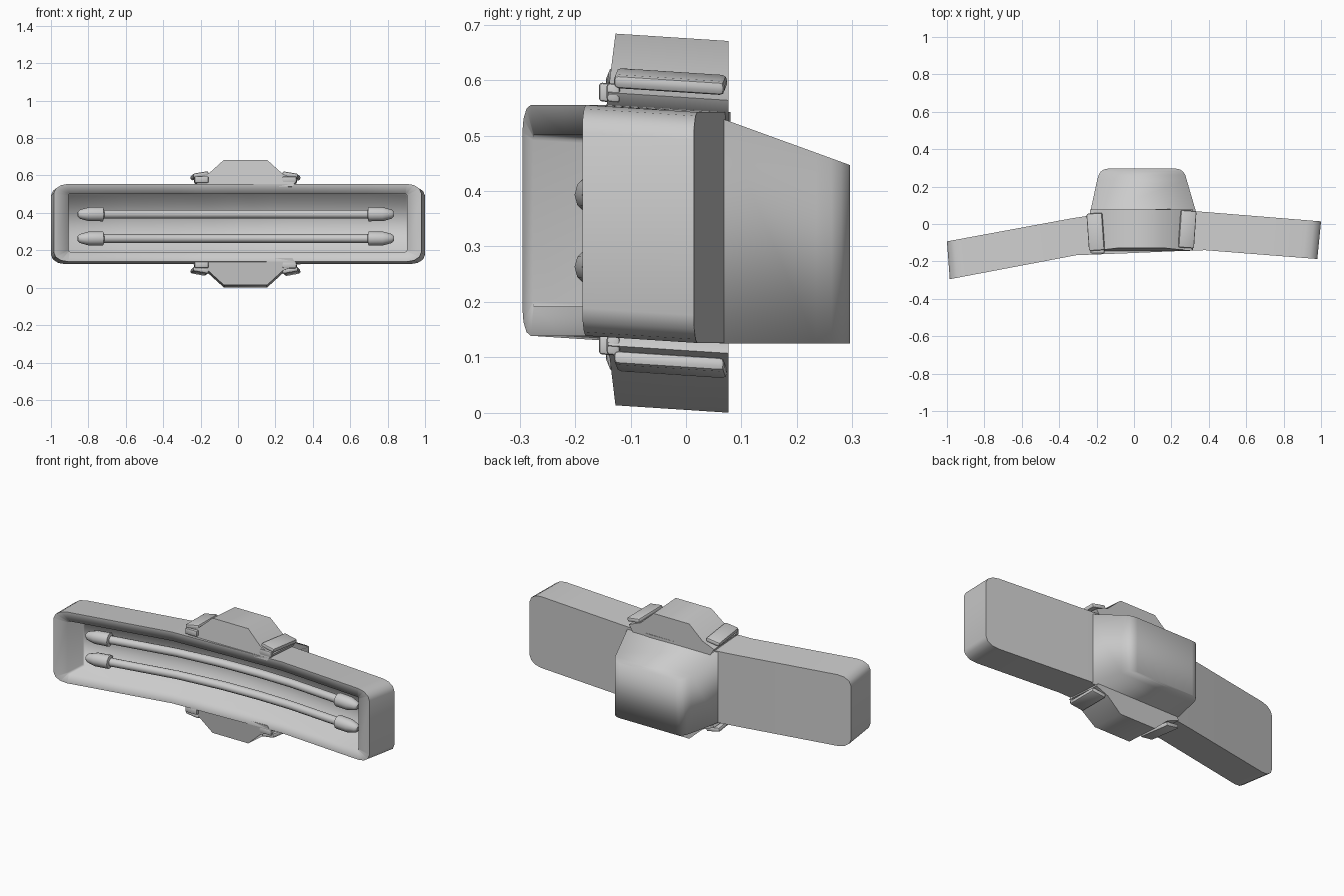
import bpy, bmesh, math
from mathutils import Matrix, Vector

if "Cube" in bpy.data.objects:
    bpy.data.objects.remove(bpy.data.objects["Cube"])

# (u, front x, front y, back x, back y): plan of the bent housing
PLAN = [(-1, -.985, -.295, -1, -.093), (-.31, -.31, -.167, -.345, .028),
        (-.05, -.05, -.157, -.05, .076), (.18, .18, -.147, .18, .08),
        (.38, .38, -.14, .395, .063), (1, .98, -.187, 1, .014)]
KNOTS = [-.6, -.31, -.18, -.05, .07, .18, .38, .7]
MID = .342


def warp(u, d, z):
    """Map length u, depth d (0 front, 1 back) and height z onto the bent plan."""
    for a, b in zip(PLAN, PLAN[1:]):
        if u <= b[0] + 1e-6:
            break
    t = (u - a[0]) / (b[0] - a[0])
    fx, fy, bx, by = [p + (q - p) * t for p, q in zip(a[1:], b[1:])]
    return Vector((fx + (bx - fx) * d, fy + (by - fy) * d, z))


def finish(name, bm, angle=40):
    bmesh.ops.recalc_face_normals(bm, faces=bm.faces)
    me = bpy.data.meshes.new(name)
    bm.to_mesh(me)
    bm.free()
    ob = bpy.data.objects.new(name, me)
    bpy.context.collection.objects.link(ob)
    bpy.context.view_layer.objects.active = ob
    ob.select_set(True)
    bpy.ops.object.shade_smooth_by_angle(angle=math.radians(angle))
    ob.select_set(False)
    return ob


def bridge(bm, a, b):
    n = len(a)
    for i in range(n):
        bm.faces.new((a[i], a[(i + 1) % n], b[(i + 1) % n], b[i]))


# Housing: rounded tray with a flat front frame around a recessed mouth
def half_outline(hx, hz, rx, rz):
    arc = [(hx - rx + rx * math.cos(k * math.pi / 6),
            hz - rz + rz * math.sin(k * math.pi / 6)) for k in range(4)]
    return [(-x, z) for x, z in arc] + [(u, hz) for u in KNOTS] + arc[::-1]


bm = bmesh.new()
loops = []
for hx, hz, rx, rz, d in [(1, .208, .08, .05, 1), (1, .208, .08, .05, 0),
                          (.92, .155, .01, .01, .02), (.91, .155, .01, .01, .75)]:
    half = half_outline(hx, hz, rx, rz)
    c = .347 - .013 * d
    top = [bm.verts.new(warp(u, d, c + v)) for u, v in half]
    bot = [bm.verts.new(warp(u, d, c - v)) for u, v in half]
    loops.append((top, bot))
for (t0, b0), (t1, b1) in zip(loops, loops[1:]):
    bridge(bm, t0 + b0[::-1], t1 + b1[::-1])
for t, b in (loops[0], loops[-1]):
    for i in range(len(t) - 1):
        bm.faces.new((t[i], t[i + 1], b[i + 1], b[i]))
inner = 4 * len(loops[0][0])
housing = finish("housing", bm)
# soft shading around the mouth and cavity
for e in housing.data.edges:
    if min(e.vertices) >= inner:
        e.use_edge_sharp = False

# Tubes with tapered end caps
ends = [(-.85, .012), (-.838, .024), (-.79, .037), (-.71, .038), (-.705, .023)]
rings = ends + [(u, .023) for u in KNOTS[:-1]] + [(-u, r) for u, r in ends[::-1]]
for name, z in (("upper_tube", .393), ("lower_tube", .263)):
    bm = bmesh.new()
    prev = None
    for u, r in rings:
        ring = []
        for k in range(12):
            a = k * math.tau / 12
            ring.append(bm.verts.new(warp(u - .01, .47 + r * math.cos(a) / .2,
                                          z + r * math.sin(a))))
        if prev:
            bridge(bm, prev, ring)
        else:
            bm.faces.new(ring)
        prev = ring
    bm.faces.new(prev)
    finish(name, bm)

# Rear box: plan outline with rounded corners and a sloping top
plan = [(-.238, .045), (-.197, .235)]
plan += [(-.14 - .052 * math.cos(a), .245 + .051 * math.sin(a))
         for a in (.35, .75, 1.15, 1.57)]
plan += [(.225 + .052 * math.cos(a), .245 + .051 * math.sin(a))
         for a in (1.57, 1.15, .75, .35)]
plan += [(.282, .235), (.333, .06)]
bm = bmesh.new()
low = [bm.verts.new((x, y, .125)) for x, y in plan]
high = [bm.verts.new((x, y, .525 - .363 * (y - .08))) for x, y in plan]
n = len(plan)
for i in range(n - 1):
    bm.faces.new((low[i], low[i + 1], high[i + 1], high[i]))
for loop in (low, high):
    for i in range(n // 2 - 1):
        bm.faces.new((loop[i], loop[i + 1], loop[n - 2 - i], loop[n - 1 - i]))
finish("rear_box", bm, 100)


# Clamps above and below the housing
def place(bm, side):
    for v in bm.verts:
        v.co.z = MID + side * v.co.z - .065 * (v.co.y + .025)


def block(size, matrix, bevel):
    bm = bmesh.new()
    bmesh.ops.create_cube(bm, size=1, matrix=Matrix.Diagonal((*size, 1)))
    bmesh.ops.bevel(bm, geom=bm.edges[:], offset=bevel, segments=2,
                    profile=.5, affect='EDGES')
    bm.transform(matrix)
    return bm


half = [(-.25, .19), (-.275, .228), (-.2, .258), (-.115, .335)]
profile = half + [(-x, z) for x, z in half[::-1]]
for label, side in (("top", 1), ("bottom", -1)):
    bm = bmesh.new()
    front = [bm.verts.new((.04 + x, -.145 + .018 * (z - .19) / .146, z))
             for x, z in profile]
    back = [bm.verts.new((.04 + x, .077, z)) for x, z in profile]
    bridge(bm, front, back)
    bm.faces.new(front)
    bm.faces.new(back)
    place(bm, side)
    finish(label + "_clamp", bm, 60)
    for hand, s, y in (("left", -1, -.042), ("right", 1, -.028)):
        # grip pad lying on the clamp foot
        m = (Matrix.Translation((.04 + s * .245, y, .255))
             @ Matrix.Rotation(-s * math.radians(4), 4, 'Z')
             @ Matrix.Rotation(s * math.radians(10), 4, 'Y'))
        bm = block((.085, .2, .025), m, .009)
        place(bm, side)
        finish(f"{label}_{hand}_pad", bm)
        # small hook at the front of the foot
        bm = block((.075, .024, .034),
                   Matrix.Translation((.04 + s * .235, y - .103, .228)), .006)
        place(bm, side)
        finish(f"{label}_{hand}_hook", bm)
